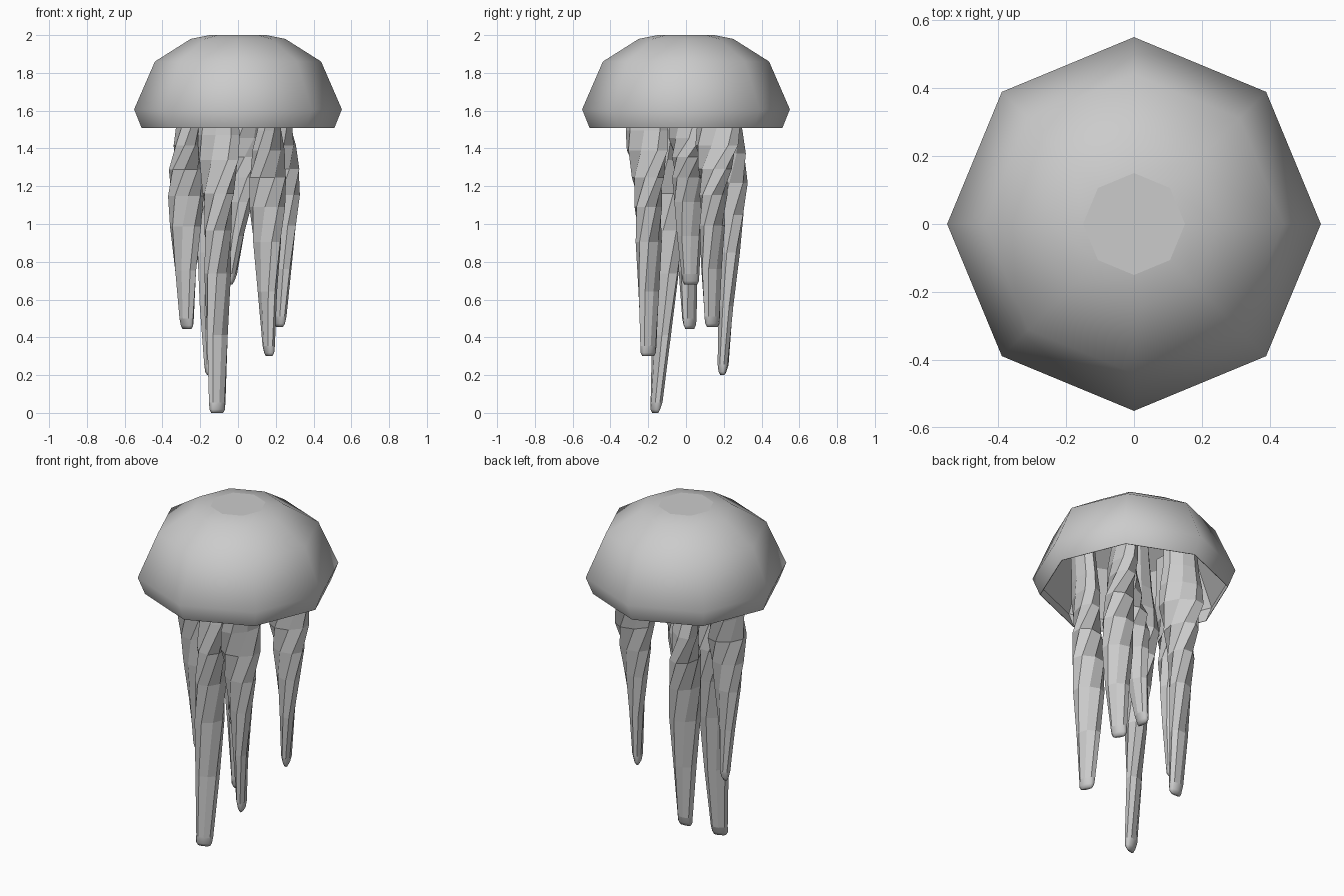
import bpy, bmesh
from math import sin, cos, radians, tau

cube = bpy.data.objects.get("Cube")
if cube:
    bpy.data.objects.remove(cube, do_unlink=True)

grey = bpy.data.materials.new("pale_grey")
grey.use_nodes = True
grey.diffuse_color = (0.6, 0.6, 0.6, 1)
grey.node_tree.nodes["Principled BSDF"].inputs["Base Color"].default_value = (0.6, 0.6, 0.6, 1)

SIDES = 8


def add_ring(bm, x, y, z, major, minor, angle):
    """Eight-sided oval ring, turned about z."""
    ring = []
    for i in range(SIDES):
        a = tau * i / SIDES
        u, v = major * cos(a), minor * sin(a)
        ring.append(bm.verts.new((x + u * cos(angle) - v * sin(angle),
                                  y + u * sin(angle) + v * cos(angle), z)))
    return ring


def bridge(bm, low, high, smooth):
    for i in range(SIDES):
        j = (i + 1) % SIDES
        face = bm.faces.new((low[i], low[j], high[j], high[i]))
        face.smooth = smooth


def finish(bm, name):
    mesh = bpy.data.meshes.new(name)
    bm.to_mesh(mesh)
    bm.free()
    mesh.materials.append(grey)
    obj = bpy.data.objects.new(name, mesh)
    bpy.context.collection.objects.link(obj)
    return obj


# Bell: smooth outside, thin faceted lining, flat crown
PROFILE = [(0.51, 1.507), (0.55, 1.607), (0.44, 1.86), (0.25, 1.98), (0.15, 2.0)]
bm = bmesh.new()
outer = [add_ring(bm, 0, 0, z, r, r, 0) for r, z in PROFILE]
for low, high in zip(outer, outer[1:]):
    bridge(bm, low, high, True)
crown = bm.faces.new(outer[-1])
inner = [add_ring(bm, 0, 0, z - (0.003 if k else 0), r - 0.003, r - 0.003, 0)
         for k, (r, z) in enumerate(PROFILE)]
for low, high in zip(inner, inner[1:]):
    bridge(bm, high, low, False)
bm.faces.new(inner[-1][::-1])
bridge(bm, inner[0], outer[0], False)
for edge in bm.edges:
    if edge in crown.edges[:] or not all(f.smooth for f in edge.link_faces):
        edge.smooth = False
finish(bm, "bell")

# Tentacle cross-sections: fraction of length, half width, half depth, twist
SECTIONS = [(-0.17, 0.085, 0.05, 150), (0, 0.1, 0.055, 148), (0.08, 0.115, 0.065, 142),
            (0.16, 0.122, 0.073, 128), (0.27, 0.108, 0.08, 92), (0.39, 0.096, 0.074, 55),
            (0.53, 0.085, 0.06, 30), (0.73, 0.066, 0.041, 12), (0.95, 0.047, 0.029, 0)]


def tentacle(name, top, mid, tip, end_z, facing):
    """Flattened, twisted, tapering arm following a gentle bend."""
    bm = bmesh.new()
    top_z = 1.6
    rings = []
    for t, major, minor, twist in SECTIONS:
        s = 1 - t
        x, y = (s * s * a + 2 * s * t * b + t * t * c for a, b, c in zip(top, mid, tip))
        z = top_z + (end_z + 0.055 - top_z) * t / 0.95
        rings.append(add_ring(bm, x, y, z, major, minor, radians(facing + twist)))
    for high, low in zip(rings, rings[1:]):
        bridge(bm, low, high, False)
    # Rounded end, pinched across the thin direction
    last = rings[-1]
    for drop, wide, thin in ((0.04, 0.044, 0.021), (0.058, 0.034, 0.011)):
        ring = add_ring(bm, *tip, end_z + 0.058 - drop, wide, thin, radians(facing))
        bridge(bm, ring, last, True)
        last = ring
    bm.faces.new(last[::-1]).smooth = True
    bm.faces.new(rings[0])
    finish(bm, name)


tentacle("right_tentacle", (-0.26, 0), (-0.29, 0), (-0.27, 0.02), 0.445, -45)
tentacle("front_right_tentacle", (-0.1, -0.1), (-0.11, -0.09), (-0.11, -0.163), 0.0, 22)
tentacle("front_left_tentacle", (0.17, -0.21), (0.14, -0.19), (0.165, -0.2), 0.3, -65)
tentacle("back_left_tentacle", (0.22, 0.18), (0.245, 0.12), (0.22, 0.14), 0.455, -60)
tentacle("back_right_tentacle", (-0.15, 0.215), (-0.15, 0.23), (-0.13, 0.193), 0.2, 5)
tentacle("middle_tentacle", (0.05, 0), (0.02, 0.01), (-0.04, 0.025), 0.68, 90)
